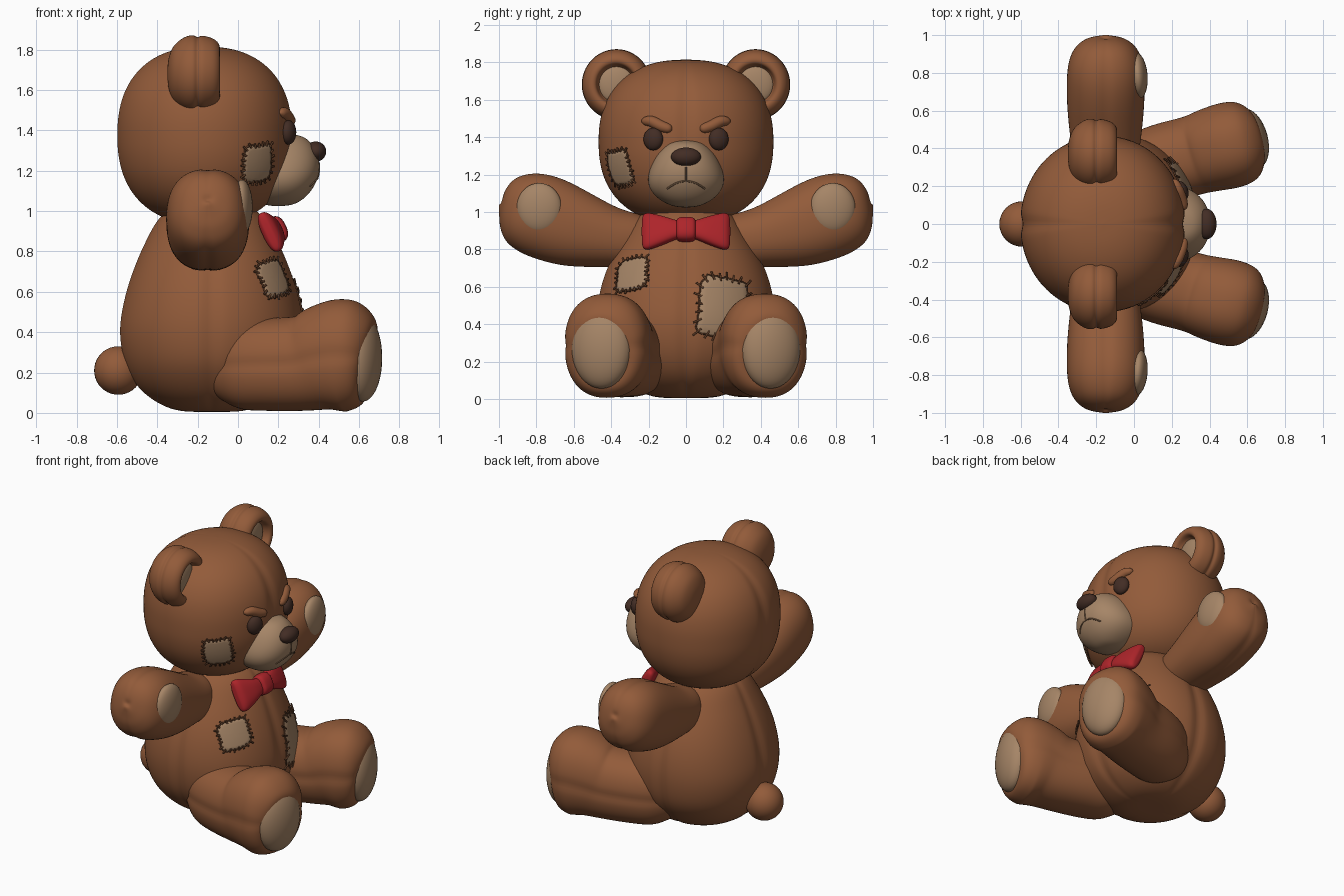
import bpy, bmesh, math, random
from mathutils import Vector, Matrix
from mathutils.bvhtree import BVHTree

random.seed(4)
if "Cube" in bpy.data.objects:
    bpy.data.objects.remove(bpy.data.objects["Cube"], do_unlink=True)


def material(name, rgb, rough=0.8):
    m = bpy.data.materials.new(name)
    m.use_nodes = True
    m.diffuse_color = (*rgb, 1)
    node = m.node_tree.nodes["Principled BSDF"]
    node.inputs["Base Color"].default_value = (*rgb, 1)
    node.inputs["Roughness"].default_value = rough
    return m


BROWN = material("brown_fur", (0.29, 0.105, 0.042))
TAN = material("tan_cloth", (0.38, 0.235, 0.135))
CREASE = material("dark_tan", (0.2, 0.115, 0.062))
DARK = material("dark_brown", (0.055, 0.026, 0.018), 0.5)
THREAD = material("thread_brown", (0.11, 0.045, 0.02))
RED = material("red_cloth", (0.42, 0.018, 0.023))


def finish(bm, name, mat, subdivide=0):
    bmesh.ops.recalc_face_normals(bm, faces=bm.faces)
    for f in bm.faces:
        f.smooth = True
    me = bpy.data.meshes.new(name)
    bm.to_mesh(me)
    bm.free()
    me.materials.append(mat)
    ob = bpy.data.objects.new(name, me)
    bpy.context.collection.objects.link(ob)
    if subdivide:
        ob.modifiers.new("smooth", "SUBSURF").levels = subdivide
        ob.modifiers["smooth"].render_levels = subdivide
    return ob


def catmull(rows, steps=3):
    out = []
    for i in range(len(rows) - 1):
        p0, p1, p2, p3 = (rows[min(max(j, 0), len(rows) - 1)] for j in range(i - 1, i + 3))
        for k in range(steps):
            t = k / steps
            out.append([0.5 * (2*b + (c - a)*t + (2*a - 5*b + 4*c - d)*t*t + (3*b - a - 3*c + d)*t**3)
                        for a, b, c, d in zip(p0, p1, p2, p3)])
    return out + [list(rows[-1])]


def loft(name, rows, axis, mat, power=2.2, seams=(), n=40, tangent=None):
    """Skin of rounded cross-sections; each row is x, y, z, radius along axis, radius across."""
    rows = catmull(rows)
    pts = [Vector(r[:3]) for r in rows]
    bm = bmesh.new()
    rings = []
    for i, r in enumerate(rows):
        t = Vector(tangent) if tangent else pts[min(i + 1, len(pts) - 1)] - pts[max(i - 1, 0)]
        t.normalize()
        a = Vector(axis)
        a = (a - t * a.dot(t)).normalized()
        b = t.cross(a)
        ring = []
        for k in range(n):
            c, s = math.cos(math.tau * k / n), math.sin(math.tau * k / n)
            f = (abs(c)**power + abs(s)**power) ** (-1 / power)
            if k * 4 // n in seams and k * 4 % n == 0:
                f *= 0.955
            ring.append(bm.verts.new(pts[i] + a * (c * f * max(r[3], 0.004)) + b * (s * f * max(r[4], 0.004))))
        rings.append(ring)
    for p, q in zip(rings, rings[1:]):
        for k in range(n):
            bm.faces.new((p[k], p[(k + 1) % n], q[(k + 1) % n], q[k]))
    for ring, p in ((rings[0], pts[0]), (rings[-1], pts[-1])):
        tip = bm.verts.new(p)
        for k in range(n):
            bm.faces.new((ring[k], ring[(k + 1) % n], tip))
    return finish(bm, name, mat, 1)


def ellipsoid(name, centre, radii, mat, turn=0):
    bm = bmesh.new()
    bmesh.ops.create_uvsphere(bm, u_segments=32, v_segments=20, radius=1)
    bm.transform(Matrix.Translation(centre) @ Matrix.Rotation(turn, 4, "Z") @ Matrix.Diagonal((*radii, 1)))
    return finish(bm, name, mat)


def threads(name, lines, radius, mat):
    cu = bpy.data.curves.new(name, "CURVE")
    cu.dimensions = "3D"
    cu.bevel_depth, cu.bevel_resolution, cu.use_fill_caps = radius, 1, True
    for line in lines:
        sp = cu.splines.new("POLY")
        sp.points.add(len(line) - 1)
        for q, p in zip(sp.points, line):
            q.co = (*p, 1)
    cu.materials.append(mat)
    bpy.context.collection.objects.link(bpy.data.objects.new(name, cu))


def surface(ob):
    bpy.context.view_layer.update()
    return BVHTree.FromObject(ob, bpy.context.evaluated_depsgraph_get())


def snap(tree, p, d, lift=0.0):
    """Drop a point onto a surface along direction -d."""
    hit, normal, _, _ = tree.ray_cast(Vector(p) + d * 2, -d)
    return hit + normal * lift if hit else Vector(p)


def patch(name, tree, centre, d, width, height, turn):
    """Sewn square of cloth with stitches round its edge."""
    d = Vector(d).normalized()
    u = Vector((0, 0, 1)).cross(d).normalized()
    v = d.cross(u)
    wobble = [random.uniform(0.95, 1.05) for _ in range(48)]

    def at(k, scale, lift):
        c, s = math.cos(math.tau * k / 48), math.sin(math.tau * k / 48)
        f = scale * wobble[k % 48] * (abs(c)**5 + abs(s)**5) ** -0.2
        x, y = c * f * width, s * f * height
        x, y = x * math.cos(turn) - y * math.sin(turn), x * math.sin(turn) + y * math.cos(turn)
        return snap(tree, Vector(centre) + u * x + v * y, d, lift)

    bm = bmesh.new()
    rings = [[bm.verts.new(at(k, j / 8, 0.003 if j == 8 else 0.009)) for k in range(48)] for j in range(1, 9)]
    bm.faces.new(rings[0])
    for p, q in zip(rings, rings[1:]):
        for k in range(48):
            bm.faces.new((p[k], p[(k + 1) % 48], q[(k + 1) % 48], q[k]))
    finish(bm, name, TAN)
    stitches = [[at(k, s, 0.009) for s in (0.88, 1.0, 1.14)] for k in range(0, 48, 2)]
    threads(name + "_stitches", stitches, 0.0055, THREAD)
    threads(name + "_hem", [[at(k, 1.0, 0.003) for k in range(49)]], 0.005, THREAD)


FORWARD, UP = (1, 0, 0), (0, 0, 1)
X = -0.13

# Torso, with seams down the front, back and sides
body = loft("body", [(X, 0, z, rx, ry) for z, rx, ry in (
    (0.005, 0.02, 0.02), (0.01, 0.16, 0.16), (0.05, 0.27, 0.27), (0.13, 0.37, 0.37), (0.25, 0.435, 0.45),
    (0.4, 0.46, 0.48), (0.55, 0.44, 0.47), (0.7, 0.395, 0.425), (0.85, 0.33, 0.345),
    (0.98, 0.25, 0.25), (1.08, 0.1, 0.1))], FORWARD, BROWN, 2.1, (0, 1, 2, 3), 64)

# Head: a slightly squared ball
rows = []
for i in range(15):
    c, s = math.sin(math.pi * i / 14), -math.cos(math.pi * i / 14)
    f = (abs(c)**2.35 + abs(s)**2.35) ** (-1 / 2.35)
    rows.append((-0.165, 0, 1.375 + 0.44 * s * f, 0.438 * c * f, 0.468 * c * f))
head = loft("head", rows, FORWARD, BROWN, 2.05, (0, 2), 64)
head_tree, body_tree = surface(head), surface(body)

# Muzzle, nose and mouth
muzzle = loft("muzzle", [(0.2, 0, z, rx, ry) for z, rx, ry in (
    (1.025, 0.02, 0.02), (1.035, 0.08, 0.08), (1.07, 0.135, 0.145), (1.12, 0.175, 0.19), (1.18, 0.2, 0.203),
    (1.25, 0.202, 0.185), (1.32, 0.175, 0.145), (1.37, 0.12, 0.09), (1.385, 0.03, 0.03))], FORWARD, TAN)
ellipsoid("nose", (0.385, 0, 1.295), (0.052, 0.08, 0.05), DARK)
muzzle_tree, ahead = surface(muzzle), Vector(FORWARD)
frown = [snap(muzzle_tree, (0, y / 100, 1.165 - 4 * (y / 100)**2), ahead) for y in range(-10, 11, 2)]
philtrum = [snap(muzzle_tree, (0, 0, z / 100), ahead) for z in range(116, 126, 2)]
threads("mouth", [frown, philtrum], 0.005, CREASE)

# Tail
ellipsoid("tail", (-0.593, 0, 0.21), (0.12, 0.12, 0.12), BROWN)

for side, s in (("left", 1), ("right", -1)):
    # Eye and frowning brow
    eye = snap(head_tree, (0, s * 0.175, 1.39), ahead)
    ellipsoid(side + "_eye", eye + Vector((0.008, 0, 0)), (0.036, 0.054, 0.06), DARK, s * 0.35)
    brow = [(*snap(head_tree, (0, s * y, z), ahead), r, r) for y, z, r in (
        (0.075, 1.44, 0.006), (0.09, 1.445, 0.024), (0.135, 1.46, 0.03), (0.185, 1.485, 0.03),
        (0.222, 1.485, 0.022), (0.235, 1.48, 0.006))]
    loft(side + "_brow", brow, UP, BROWN, 2, (), 16)

    # Ear: padded rim with a sunken lining
    loft(side + "_ear", [(x, s * 0.372, 1.682, r, r * 0.98) for x, r in (
        (-0.35, 0.01), (-0.345, 0.07), (-0.32, 0.135), (-0.27, 0.178), (-0.225, 0.19), (-0.2, 0.18),
        (-0.175, 0.188), (-0.12, 0.172), (-0.092, 0.142), (-0.097, 0.112), (-0.14, 0.095),
        (-0.16, 0.05), (-0.16, 0.01))], UP, BROWN, 2, (), 40, FORWARD)
    ellipsoid(side + "_ear_lining", (-0.148, s * 0.372, 1.682), (0.03, 0.098, 0.102), TAN)

    # Raised arm and paw pad
    loft(side + "_arm", [(-0.15, s * y, z, rx, rz) for y, z, rx, rz in (
        (0.15, 0.83, 0.1, 0.1), (0.25, 0.845, 0.15, 0.14), (0.4, 0.865, 0.18, 0.165), (0.6, 0.915, 0.202, 0.213),
        (0.75, 0.97, 0.206, 0.228), (0.85, 1.005, 0.196, 0.215), (0.92, 1.028, 0.165, 0.18),
        (0.965, 1.04, 0.115, 0.125), (0.987, 1.045, 0.05, 0.055), (0.99, 1.046, 0.01, 0.01))],
        FORWARD, BROWN, 2.3, (1, 3))
    ellipsoid(side + "_paw_pad", (0.02, s * 0.785, 1.02), (0.052, 0.122, 0.135), TAN, s * 0.08)

    # Outstretched leg and sole
    loft(side + "_leg", [(x, s * y, z, rz, rw) for x, y, z, rz, rw in (
        (-0.12, 0.24, 0.23, 0.14, 0.12), (0.0, 0.275, 0.235, 0.215, 0.19), (0.15, 0.32, 0.24, 0.23, 0.213),
        (0.32, 0.365, 0.245, 0.236, 0.213), (0.42, 0.395, 0.27, 0.262, 0.225), (0.51, 0.418, 0.285, 0.28, 0.232),
        (0.585, 0.437, 0.285, 0.264, 0.218), (0.635, 0.45, 0.283, 0.215, 0.175), (0.655, 0.455, 0.28, 0.13, 0.1),
        (0.658, 0.456, 0.28, 0.01, 0.01))], UP, BROWN, 2.35, (1, 3))
    ellipsoid(side + "_sole", (0.618, s * 0.452, 0.272), (0.09, 0.163, 0.216), TAN, s * 0.27)

    # Bow loop
    loft(side + "_bow_loop", [(x, s * y, z, rh, rt) for y, x, z, rh, rt in (
        (0.0, 0.185, 0.905, 0.04, 0.03), (0.05, 0.185, 0.905, 0.052, 0.035), (0.11, 0.178, 0.902, 0.075, 0.042),
        (0.18, 0.165, 0.898, 0.1, 0.043), (0.215, 0.158, 0.896, 0.104, 0.038), (0.233, 0.155, 0.896, 0.085, 0.022),
        (0.237, 0.155, 0.896, 0.01, 0.01))], (-0.42, 0, 0.9), RED, 2.6, (), 32, (0, 1, 0))

# Bow knot
loft("bow_knot", [(0.19, y, 0.907, rh, rt) for y, rh, rt in (
    (-0.054, 0.01, 0.01), (-0.05, 0.05, 0.035), (-0.03, 0.066, 0.05), (0.03, 0.066, 0.05),
    (0.05, 0.05, 0.035), (0.054, 0.01, 0.01))], (-0.42, 0, 0.9), RED, 2.6, (), 32, (0, 1, 0))

# Sewn patches
patch("cheek_patch", head_tree, (0.11, -0.37, 1.235), (0.62, -0.78, -0.1), 0.088, 0.092, 0.12)
patch("chest_patch", body_tree, (0.17, -0.285, 0.665), (0.75, -0.6, 0.25), 0.1, 0.09, 0.2)
patch("belly_patch", body_tree, (0.28, 0.205, 0.49), (0.9, 0.35, 0.1), 0.14, 0.165, -0.16)
